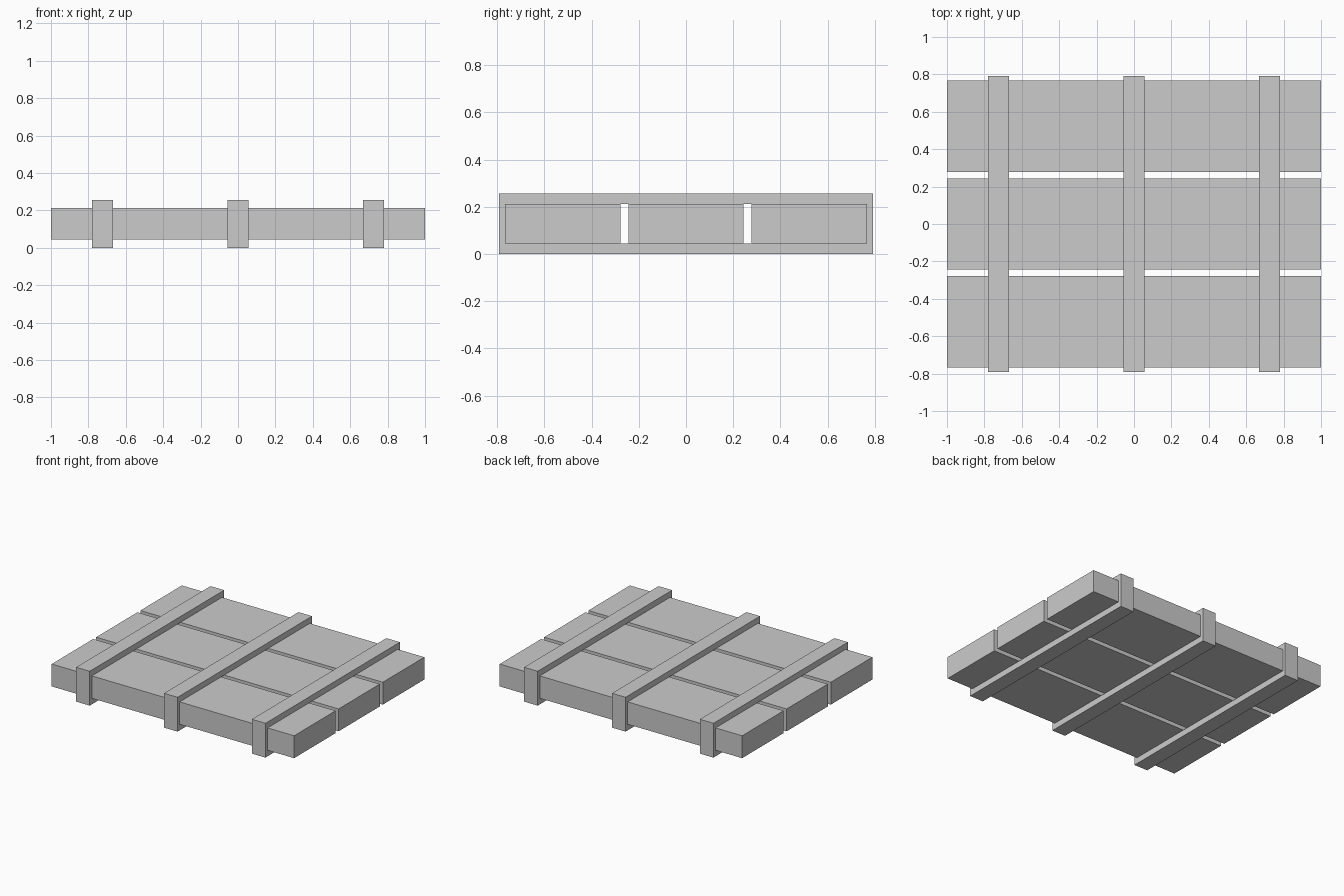
import bpy, bmesh

if "Cube" in bpy.data.objects:
    bpy.data.objects.remove(bpy.data.objects["Cube"])


def make_object(name, bm):
    bmesh.ops.recalc_face_normals(bm, faces=bm.faces)
    mesh = bpy.data.meshes.new(name)
    bm.to_mesh(mesh)
    bm.free()
    obj = bpy.data.objects.new(name, mesh)
    bpy.context.collection.objects.link(obj)
    return obj


def plank(name, y0, y1, z0, z1):
    bm = bmesh.new()
    bmesh.ops.create_cube(bm, size=1)
    bmesh.ops.scale(bm, vec=(2, y1 - y0, z1 - z0), verts=bm.verts)
    bmesh.ops.translate(bm, vec=(0, (y0 + y1) / 2, (z0 + z1) / 2), verts=bm.verts)
    return make_object(name, bm)


def rect(y, z0, z1):
    return [(-y, z0), (y, z0), (y, z1), (-y, z1)]


def strap(name, x, width, outer, inner):
    # Rectangular band: four rings of corners joined into a closed loop
    bm = bmesh.new()
    h = width / 2
    rings = [[bm.verts.new((x + dx, y, z)) for y, z in prof]
             for dx, prof in ((-h, outer), (h, outer), (h, inner), (-h, inner))]
    for r in range(4):
        a, b = rings[r], rings[(r + 1) % 4]
        for i in range(4):
            j = (i + 1) % 4
            bm.faces.new((a[i], a[j], b[j], b[i]))
    return make_object(name, bm)


# Three boards running along x, with narrow gaps between them
Z0, Z1 = 0.045, 0.212
for name, y0, y1 in (("front_plank", -0.767, -0.278),
                     ("middle_plank", -0.243, 0.243),
                     ("back_plank", 0.278, 0.767)):
    plank(name, y0, y1, Z0, Z1)

# Three bands wrapped around the boards
for name, x in (("left_strap", -0.725), ("middle_strap", 0), ("right_strap", 0.725)):
    strap(name, x, 0.112, rect(0.792, 0, 0.256), rect(0.767, Z0, Z1))
